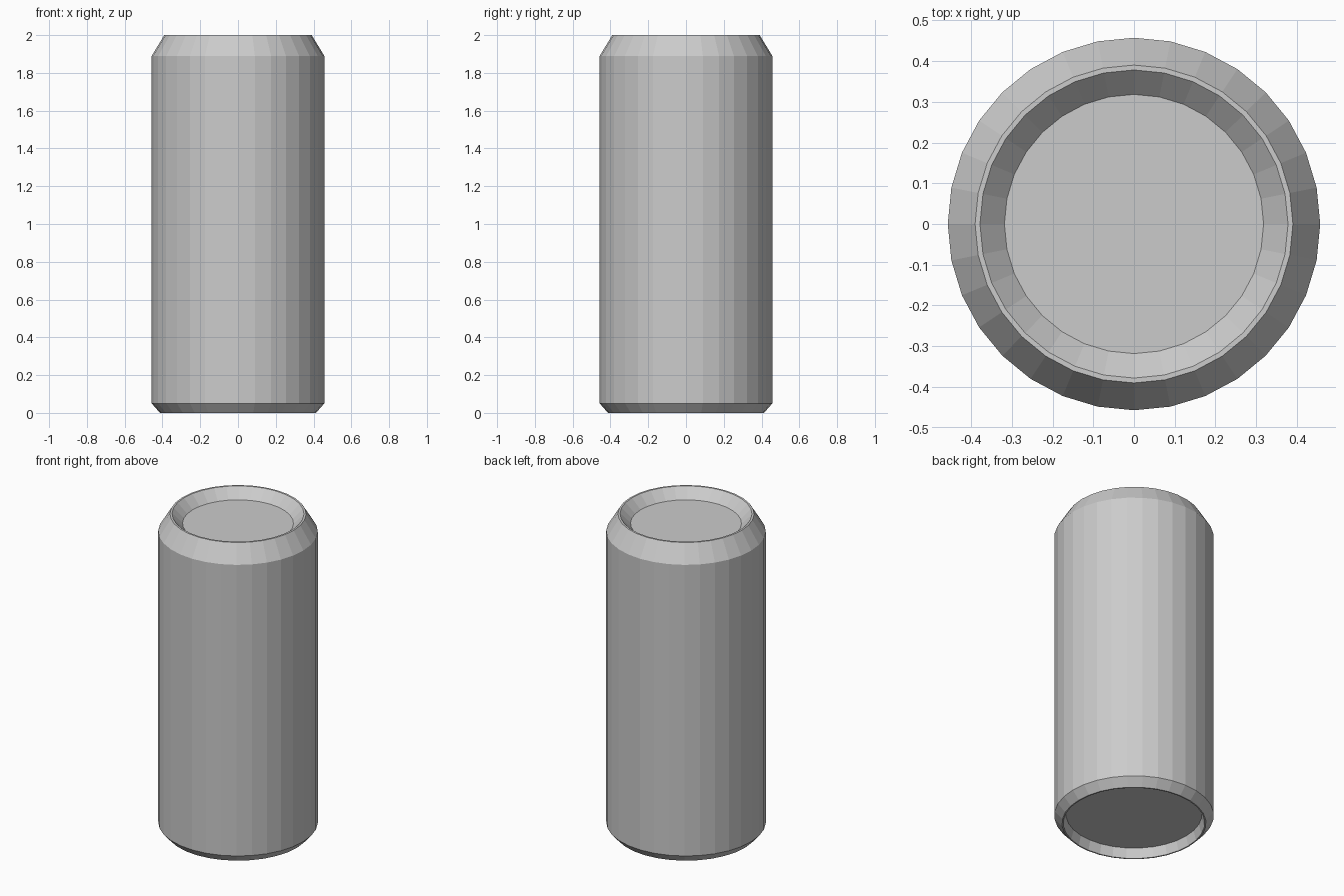
import bpy, bmesh
from math import sin, cos, tau

if "Cube" in bpy.data.objects:
    bpy.data.objects.remove(bpy.data.objects["Cube"])

SIDES = 32

metal = bpy.data.materials.new("light grey metal")
metal.use_nodes = True
colour = (0.6, 0.6, 0.6, 1)
metal.diffuse_color = colour
metal.node_tree.nodes["Principled BSDF"].inputs["Base Color"].default_value = colour


def lathe(name, profile):
    """Spin a (radius, height) profile round z and cap both ends."""
    bm = bmesh.new()
    rings = [[bm.verts.new((r * cos(tau * i / SIDES), r * sin(tau * i / SIDES), z))
              for i in range(SIDES)] for r, z in profile]
    for low, high in zip(rings, rings[1:]):
        for i in range(SIDES):
            j = (i + 1) % SIDES
            bm.faces.new((low[i], low[j], high[j], high[i]))
    bm.faces.new(rings[0][::-1])
    bm.faces.new(rings[-1])
    mesh = bpy.data.meshes.new(name)
    bm.to_mesh(mesh)
    bm.free()
    mesh.materials.append(metal)
    obj = bpy.data.objects.new(name, mesh)
    bpy.context.collection.objects.link(obj)


# Can: recessed base, foot, straight wall, shoulder, rim and sunken lid
lathe("can_body", [
    (0.39, 0.06), (0.405, 0.0), (0.413, 0.0), (0.457, 0.05),
    (0.457, 1.89), (0.39, 2.0), (0.378, 2.0), (0.318, 1.94),
])
